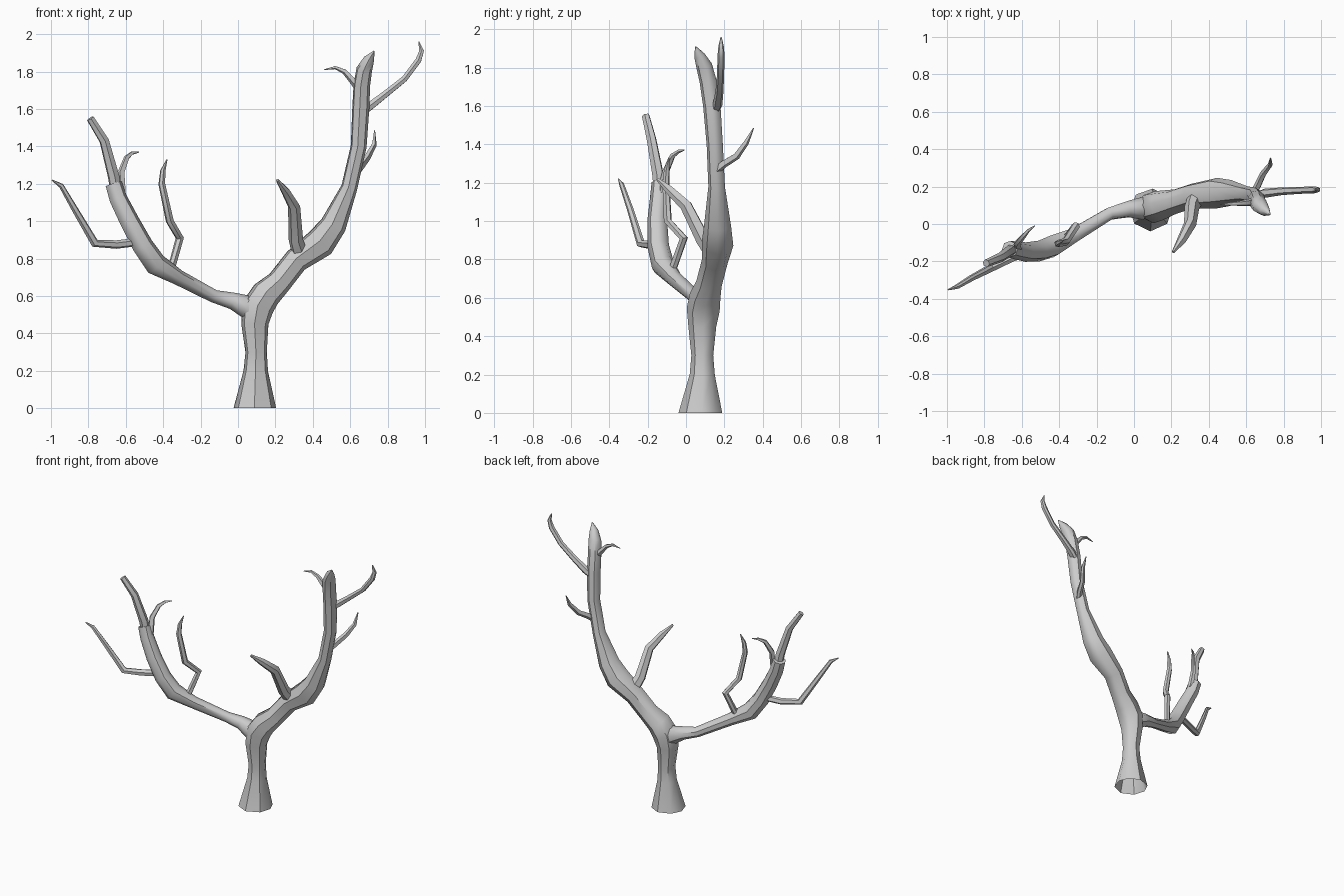
import bpy, bmesh, math, random
from mathutils import Vector

random.seed(4)
bark = bpy.data.materials.new("grey_bark")
bark.diffuse_color = (0.6, 0.6, 0.6, 1)


def limb(name, path, sides, open_base=False):
    """Tapered, slightly irregular tube through (x, y, z, radius) points."""
    pts = [Vector(p[:3]) for p in path]
    n = len(pts)
    tans = [(pts[min(i + 1, n - 1)] - pts[max(i - 1, 0)]).normalized() for i in range(n)]
    if open_base:
        tans[0] = Vector((0, 0, 1))          # level cut at the ground
    side = tans[0].orthogonal().normalized()
    angs = [2 * math.pi * (k + random.uniform(-.14, .14)) / sides for k in range(sides)]
    bm = bmesh.new()
    rings = []
    for i, p in enumerate(pts):
        if i:
            side = tans[i - 1].rotation_difference(tans[i]) @ side
        side = (side - tans[i] * side.dot(tans[i])).normalized()
        other = tans[i].cross(side)
        r = path[i][3] * 1.04
        rings.append([bm.verts.new(p + (side * math.cos(a) + other * math.sin(a)) * r)
                      for a in angs])
    for a, b in zip(rings, rings[1:]):
        for k in range(sides):
            j = (k + 1) % sides
            bm.faces.new((a[k], a[j], b[j], b[k]))
    bm.faces.new(rings[-1])
    if not open_base:
        bm.faces.new(rings[0][::-1])
    me = bpy.data.meshes.new(name)
    bm.to_mesh(me)
    bm.free()
    me.materials.append(bark)
    ob = bpy.data.objects.new(name, me)
    bpy.context.collection.objects.link(ob)
    bpy.ops.object.select_all(action='DESELECT')
    ob.select_set(True)
    bpy.context.view_layer.objects.active = ob
    bpy.ops.object.shade_smooth_by_angle(angle=math.radians(45))
    return ob


# Trunk flowing into the tall right limb
limb("trunk_and_right_limb", [
    (.09, .075, 0, .11), (.095, .085, .2, .063), (.097, .085, .3, .055),
    (.09, .085, .45, .07), (.105, .09, .54, .083), (.15, .1, .61, .078),
    (.22, .12, .675, .065), (.31, .15, .79, .065), (.44, .165, .885, .08),
    (.51, .165, .98, .068), (.595, .16, 1.18, .042), (.645, .15, 1.4, .041),
    (.656, .135, 1.6, .044), (.662, .115, 1.73, .043), (.675, .095, 1.81, .041),
    (.70, .07, 1.865, .028), (.728, .05, 1.91, .003)], 8, True)

# Left limb, swelling at the elbow
limb("left_limb", [
    (.14, .09, .46, .04), (.05, .085, .545, .062), (-.03, .08, .575, .044),
    (-.13, .055, .60, .034), (-.32, -.06, .70, .04), (-.44, -.12, .77, .058),
    (-.51, -.145, .87, .054), (-.58, -.15, 1.0, .05), (-.64, -.14, 1.12, .046),
    (-.665, -.135, 1.2, .043)], 8)

# Branches on the left limb
limb("left_top_branch", [
    (-.645, -.135, 1.12, .03), (-.665, -.145, 1.24, .03), (-.715, -.18, 1.43, .025),
    (-.79, -.21, 1.55, .02)], 6)
limb("left_outer_branch", [
    (-.53, -.14, .89, .022), (-.65, -.18, .875, .022), (-.765, -.235, .882, .022),
    (-.87, -.29, 1.06, .017), (-.945, -.335, 1.19, .013), (-.995, -.352, 1.22, .003)], 6)
limb("left_curl_twig", [
    (-.62, -.13, 1.15, .02), (-.625, -.105, 1.26, .018), (-.595, -.07, 1.34, .014),
    (-.565, -.035, 1.365, .009), (-.53, -.01, 1.37, .003)], 5)
limb("crooked_branch", [
    (-.37, -.085, .71, .022), (-.345, -.055, .79, .02), (-.312, -.012, .91, .022),
    (-.365, -.095, 1.0, .021), (-.408, -.105, 1.2, .018), (-.402, -.1, 1.27, .014),
    (-.38, -.09, 1.33, .003)], 6)

# Branches on the right limb
limb("front_spur", [
    (.335, .15, .82, .045), (.31, .09, .9, .038), (.30, 0, 1.08, .032),
    (.255, -.085, 1.16, .024), (.21, -.15, 1.22, .008)], 6)
limb("right_back_twig", [
    (.63, .15, 1.26, .02), (.66, .2, 1.3, .02), (.69, .265, 1.34, .018),
    (.728, .315, 1.41, .014), (.73, .352, 1.485, .003)], 5)
limb("right_outer_branch", [
    (.66, .15, 1.58, .024), (.70, .165, 1.61, .024), (.79, .175, 1.68, .02),
    (.89, .18, 1.76, .018), (.965, .183, 1.86, .018), (.982, .183, 1.91, .014),
    (.967, .183, 1.96, .003)], 6)
limb("right_inner_twig", [
    (.66, .12, 1.69, .02), (.62, .115, 1.745, .02), (.57, .11, 1.80, .014),
    (.52, .108, 1.822, .009), (.46, .105, 1.81, .002)], 5)
